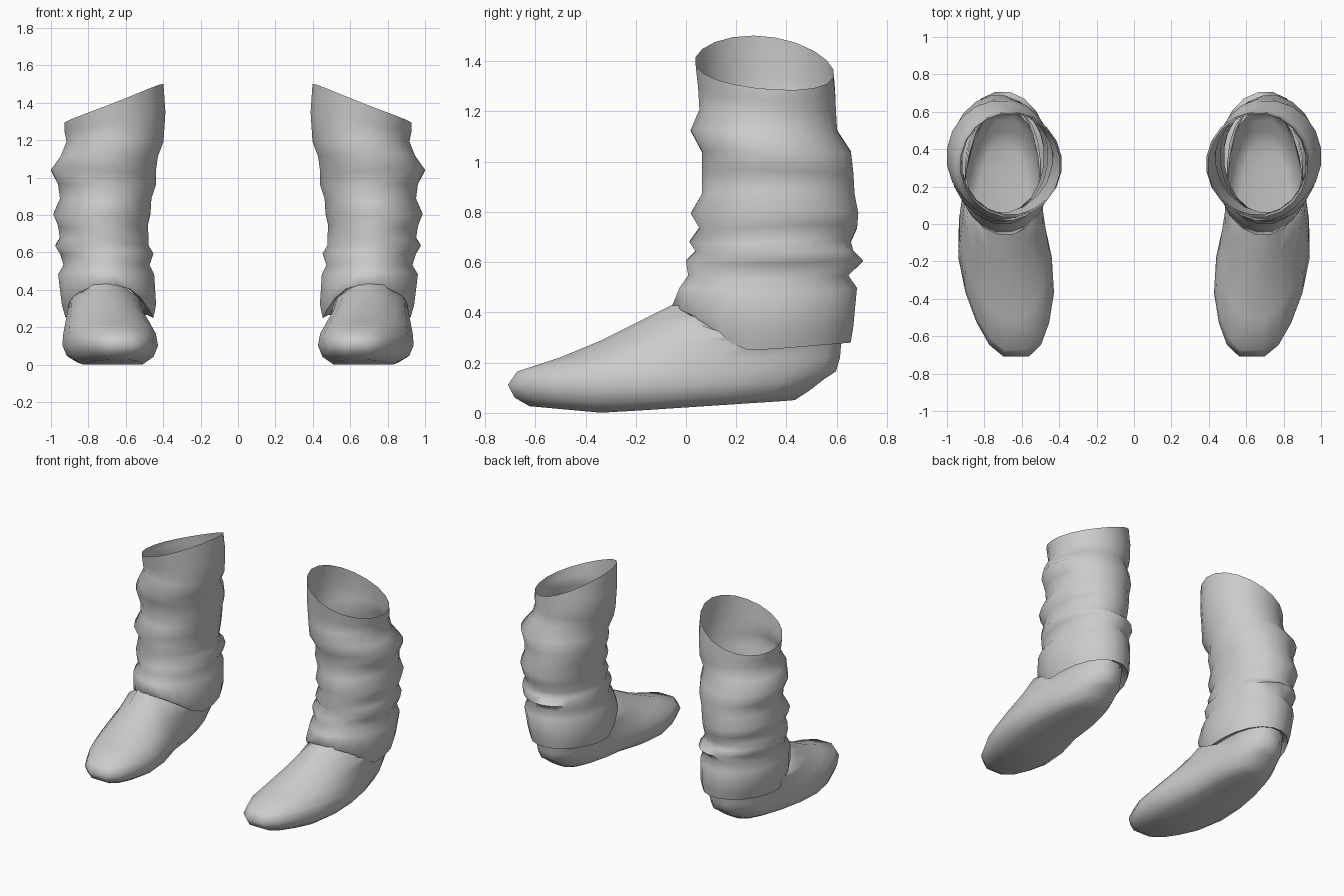
import bpy, bmesh
from math import sin, cos, pi, radians

if "Cube" in bpy.data.objects:
    bpy.data.objects.remove(bpy.data.objects["Cube"], do_unlink=True)

SEGMENTS = 20

leather = bpy.data.materials.new("pale grey leather")
leather.use_nodes = True
grey = (0.6, 0.6, 0.6, 1)
leather.diffuse_color = grey
leather.node_tree.nodes["Principled BSDF"].inputs["Base Color"].default_value = grey


def lerp(table, t):
    """Piecewise linear lookup in a short list of (position, value) pairs."""
    if t <= table[0][0]:
        return table[0][1]
    for (a, va), (b, vb) in zip(table, table[1:]):
        if t <= b:
            return va + (vb - va) * (t - a) / (b - a)
    return table[-1][1]


def loft(name, rings, side, capped):
    """Skin a stack of rings; the second boot is the mirrored one."""
    bm = bmesh.new()
    loops = [[bm.verts.new((side * x, y, z)) for x, y, z in ring] for ring in rings]
    for low, high in zip(loops, loops[1:]):
        for i in range(SEGMENTS):
            j = (i + 1) % SEGMENTS
            bm.faces.new((low[i], low[j], high[j], high[i]))
    if capped:
        cap = bm.faces.new(loops[0][::-1])
        bmesh.ops.triangulate(bm, faces=[cap])
    if side < 0:
        bmesh.ops.reverse_faces(bm, faces=bm.faces[:])
    bmesh.ops.remove_doubles(bm, verts=bm.verts[:], dist=0.002)
    mesh = bpy.data.meshes.new(name)
    bm.to_mesh(mesh)
    bm.free()
    mesh.materials.append(leather)
    obj = bpy.data.objects.new(name, mesh)
    bpy.context.collection.objects.link(obj)
    bpy.ops.object.select_all(action='DESELECT')
    obj.select_set(True)
    bpy.context.view_layer.objects.active = obj
    bpy.ops.object.shade_smooth_by_angle(angle=radians(85))


# Half-step start gives a blunt toe
angles = [2 * pi * (i + 0.5) / SEGMENTS for i in range(SEGMENTS)]

# Foot: outline bends along its length, sole curves gently, top stops inside the cuff
foot_axis = [(-0.7, 0.63), (-0.4, 0.66), (-0.2, 0.687), (0.0, 0.71), (0.6, 0.69)]
foot_half = [(-0.7, 0.22), (-0.4, 0.25), (-0.2, 0.25), (0.0, 0.225), (0.6, 0.215)]
sole = [(-0.66, 0.03), (-0.33, 0.0), (0.43, 0.05), (0.55, 0.09)]
foot_top = [(-0.05, 0.45), (0.2, 0.285), (0.62, 0.31)]
# height, toe y, heel y, width factor, share of sole curve, toe pointedness
foot_rows = [(0.0, -0.63, 0.44, 0.68, 1, 0.65), (0.04, -0.69, 0.50, 0.92, 0.7, 0.65),
             (0.10, -0.717, 0.56, 1.02, 0.4, 0.65), (0.165, -0.68, 0.605, 1.0, 0, 0.7),
             (0.22, -0.51, 0.62, 0.96, 0, 0.85), (0.29, -0.34, 0.625, 0.92, 0, 1.1),
             (0.36, -0.20, 0.625, 0.92, 0, 1.3), (0.43, -0.06, 0.625, 0.92, 0, 1.3)]


def foot_ring(z, toe, heel, width, curve, point):
    ring = []
    for a in angles:
        y = (toe + heel) / 2 + (heel - toe) / 2 * sin(a)
        c = cos(a)
        spread = abs(c) ** (point if sin(a) < 0 else 0.8) * (1 if c > 0 else -1)
        x = lerp(foot_axis, y) + lerp(foot_half, y) * width * spread
        ring.append((x, y, min(z + curve * lerp(sole, y), lerp(foot_top, y))))
    return ring


# Shaft: height, inner x, outer x, front y, back y, rumpled with soft folds
shaft_rows = [(0.49, 0.445, 0.965, -0.03, 0.685), (0.54, 0.47, 0.935, 0.005, 0.65),
              (0.60, 0.45, 0.955, -0.005, 0.71), (0.64, 0.475, 0.98, 0.035, 0.67),
              (0.68, 0.475, 0.955, 0.01, 0.66), (0.74, 0.48, 0.965, 0.05, 0.685),
              (0.80, 0.465, 0.99, 0.015, 0.69), (0.88, 0.46, 0.955, 0.06, 0.675),
              (0.96, 0.435, 0.965, 0.06, 0.67), (1.04, 0.435, 1.003, 0.06, 0.66),
              (1.12, 0.425, 0.95, 0.015, 0.605), (1.20, 0.395, 0.92, 0.05, 0.60)]


def oval(x0, x1, y0, y1, height):
    return [((x0 + x1) / 2 + (x1 - x0) / 2 * cos(a),
             (y0 + y1) / 2 + (y1 - y0) / 2 * sin(a), height(a)) for a in angles]


def hem(a):
    """Cuff edge, sloping up over the instep."""
    return 0.25 + 0.25 * max(0, -sin(a) - 0.28) + 0.03 * max(0, sin(a))


def rim(a):
    """Slanted opening, highest on the inner side."""
    return 1.385 - 0.105 * cos(a) - 0.025 * sin(a) + 0.01 * cos(2 * a)


def fold(z):
    return lambda a: z + 0.008 * sin(2 * a + z * 9)


def shaft_rings():
    # Turned-under hem and the cuff
    yield oval(0.50, 0.90, 0.0, 0.615, lambda a: hem(a) + 0.025)
    yield oval(0.45, 0.925, -0.055, 0.66, hem)
    yield oval(0.435, 0.945, -0.06, 0.67, lambda a: hem(a) * 0.6 + 0.17)
    for z, x0, x1, y0, y1 in shaft_rows:
        yield oval(x0, x1, y0, y1, fold(z))
    # Collar up to the opening
    yield oval(0.385, 0.93, 0.045, 0.597, lambda a: (rim(a) + 1.2) / 2)
    yield oval(0.395, 0.93, 0.035, 0.59, rim)


for label, side in (("left", 1), ("right", -1)):
    loft(label + "_foot", [foot_ring(*row) for row in foot_rows], side, True)
    loft(label + "_boot_shaft", list(shaft_rings()), side, False)
